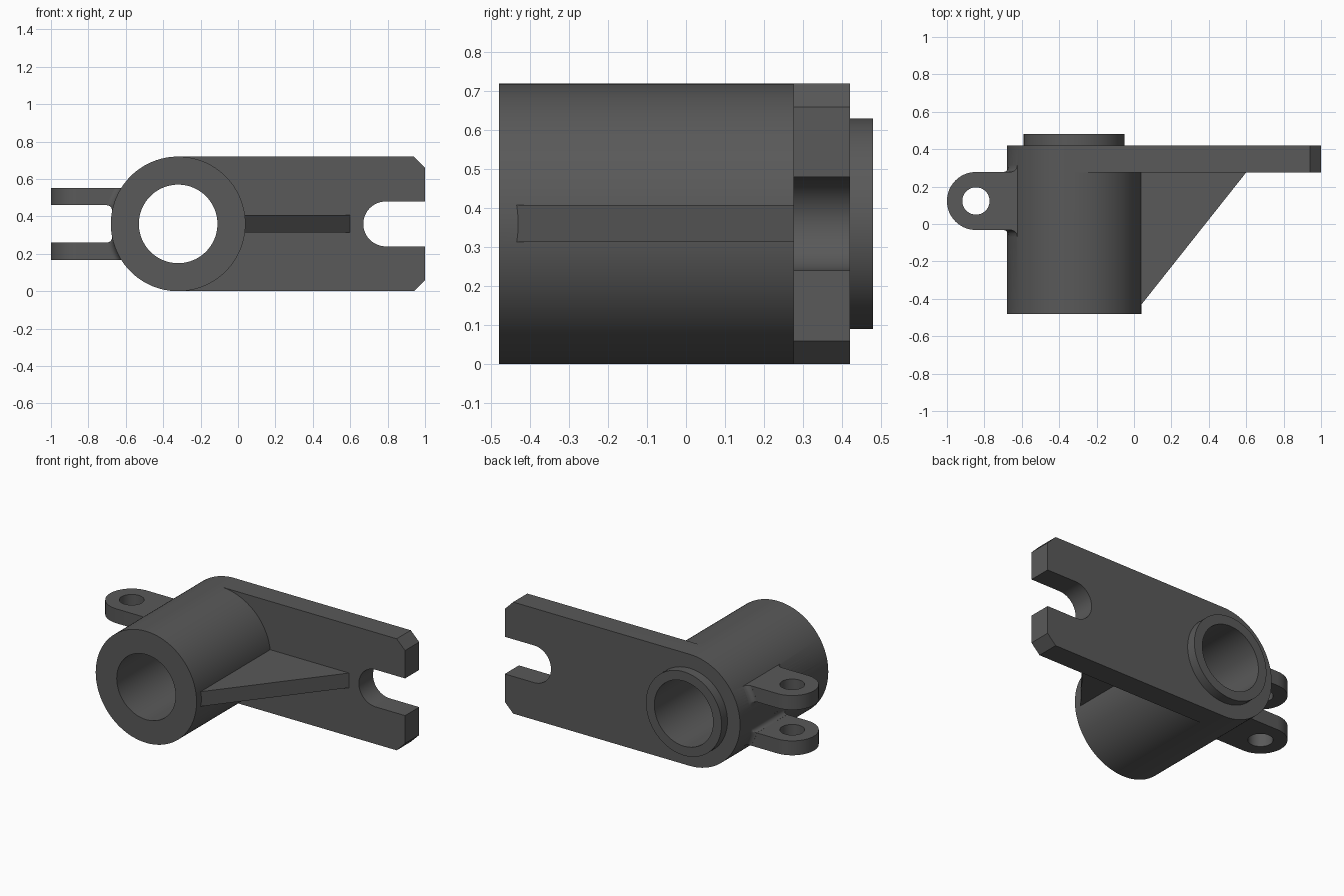
import bpy, bmesh
from math import sin, cos, pi, sqrt

if "Cube" in bpy.data.objects:
    bpy.data.objects.remove(bpy.data.objects["Cube"])

CX, CZ, R = -0.32, 0.36, 0.36      # barrel axis and radius
N = 128


def arc(x, y, r, a0, a1, n):
    return [(x + r * cos(a0 + (a1 - a0) * i / n), y + r * sin(a0 + (a1 - a0) * i / n))
            for i in range(n + 1)]


def circle(x, y, r, n=N):
    return arc(x, y, r, 0, 2 * pi, n)[:-1]


def loft(name, rings):
    """Skin a list of equal-length closed sections and cap both ends."""
    bm = bmesh.new()
    vs = [[bm.verts.new(p) for p in ring] for ring in rings]
    n = len(vs[0])
    for a, b in zip(vs, vs[1:]):
        for i in range(n):
            bm.faces.new((a[i], a[(i + 1) % n], b[(i + 1) % n], b[i]))
    bm.faces.new(vs[0])
    bm.faces.new(vs[-1])
    bmesh.ops.recalc_face_normals(bm, faces=bm.faces)
    me = bpy.data.meshes.new(name)
    bm.to_mesh(me)
    bm.free()
    me.materials.append(dark)
    ob = bpy.data.objects.new(name, me)
    bpy.context.collection.objects.link(ob)
    return ob


def prism_y(name, pts, y0, y1):
    return loft(name, [[(a, y, b) for a, b in pts] for y in (y0, y1)])


def prism_z(name, pts, z0, z1):
    return loft(name, [[(a, b, z) for a, b in pts] for z in (z0, z1)])


def combine(target, other, op):
    bpy.context.view_layer.objects.active = target
    m = target.modifiers.new(op.lower(), 'BOOLEAN')
    m.operation, m.solver, m.object = op, 'EXACT', other
    bpy.ops.object.modifier_apply(modifier=m.name)
    bpy.data.objects.remove(other)


dark = bpy.data.materials.new("dark_grey")
dark.diffuse_color = (0.1, 0.1, 0.1, 1)
dark.use_nodes = True
dark.node_tree.nodes["Principled BSDF"].inputs["Base Color"].default_value = dark.diffuse_color

# Barrel and raised collar at the back
bracket = prism_y("lever_bracket", circle(CX, CZ, R), -0.48, 0.42)
parts = [prism_y("collar", circle(CX, CZ, 0.27), 0.38, 0.48)]

# Arm plate with chamfered corners and open slot
slot = arc(0.79, CZ, 0.12, -pi / 2, -3 * pi / 2, 32)
plate = [(CX, 0), (0.94, 0), (1, 0.06), (1, 0.24)] + slot + \
        [(1, 0.48), (1, 0.66), (0.94, 0.72), (CX, 0.72)]
parts.append(prism_y("arm_plate", plate, 0.276, 0.42))

# Triangular stiffening rib
parts.append(prism_z("rib", [(0.6, 0.276), (0.6, 0.3), (0.01, 0.3), (0.01, -0.468)],
                     0.313, 0.408))

# Clevis lugs, mirrored about the barrel axis, with filleted roots
LX, LY, LR, F = -0.845, 0.123, 0.155, 0.035
lo, hi = LY - LR, LY + LR
lug = arc(LX, LY, LR, pi / 2, 3 * pi / 2, 40) + [(-0.6, lo), (-0.6, hi)]
for s in (-1, 1):
    z_in, z_out = CZ + s * 0.1, CZ + s * 0.193
    parts.append(prism_z("lug", lug, min(z_in, z_out), max(z_in, z_out)))
    z_top = z_out - s * 0.0005
    side = [z_in + (z_top - z_in) * i / 6 for i in range(1, 7)]
    rings = []
    # Sections at distance t from the barrel, flaring by e towards it
    for t in [F * (1 - i / 10) for i in range(11)] + [-0.02]:
        d = F - max(t, 0)
        e = F - sqrt(max(F * F - d * d, 0)) + 0.0005
        sec = [(hi + e, z) for z in reversed(side)]
        sec += [(y, z_in - s * h) for y, h in arc(hi, 0, e, 0, pi / 2, 6)]
        sec += [(y, z_in - s * h) for y, h in arc(lo, 0, e, pi / 2, pi, 6)]
        sec += [(lo - e, z) for z in side]
        rings.append([(CX - sqrt(R * R - (z - CZ) ** 2) - t, y, z) for y, z in sec])
    parts.append(loft("lug_root", rings))

for p in parts:
    combine(bracket, p, 'UNION')

# Main bore and pin holes
combine(bracket, prism_y("bore", circle(CX, CZ, 0.21), -0.6, 0.6), 'DIFFERENCE')
combine(bracket, prism_z("pin_hole", circle(LX, LY, 0.073, 48), 0.1, 0.65), 'DIFFERENCE')

bpy.ops.object.select_all(action='DESELECT')
bracket.select_set(True)
bpy.context.view_layer.objects.active = bracket
bpy.ops.object.shade_smooth_by_angle(angle=pi / 6)
